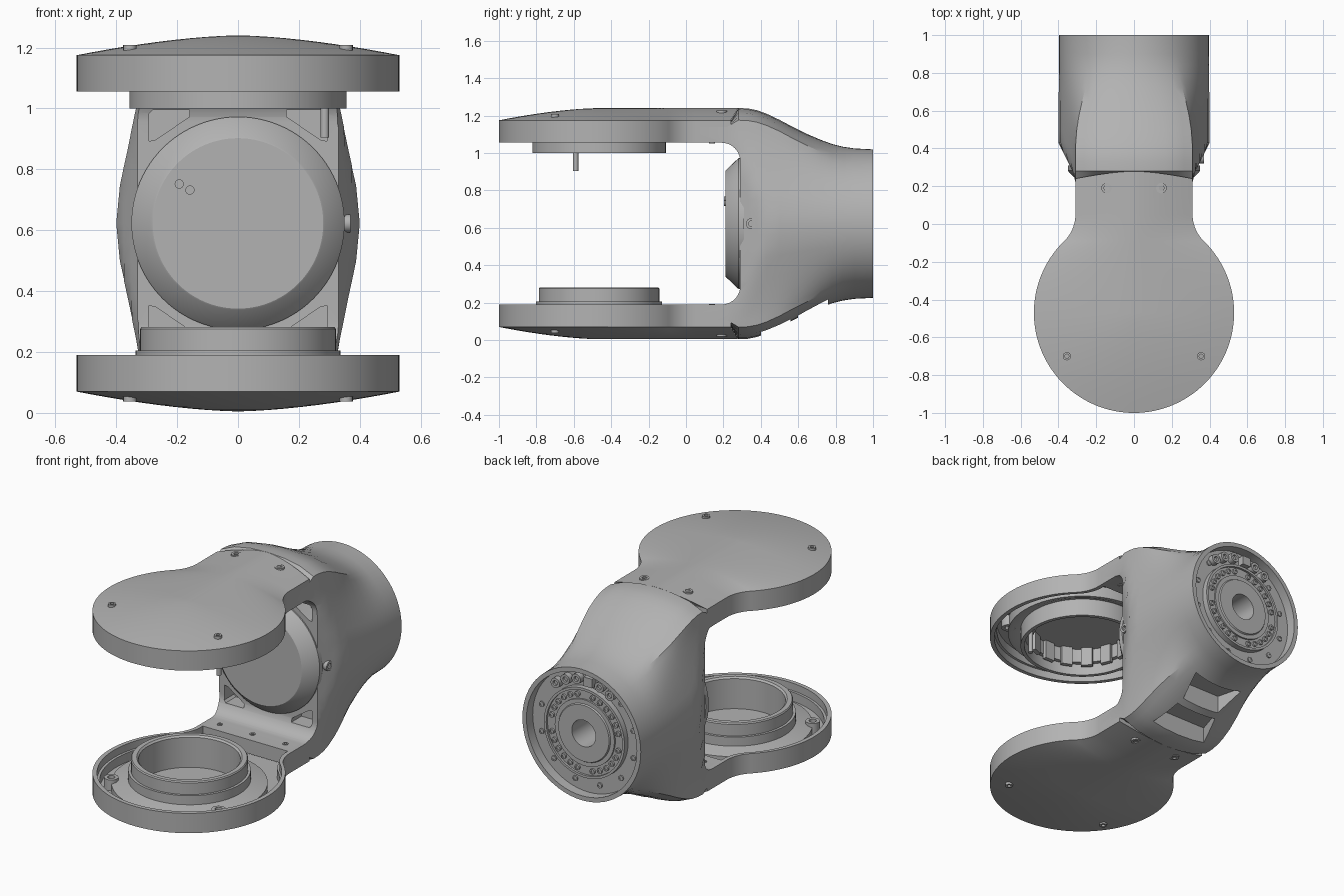
import bpy, bmesh, math
from math import sin, cos, pi, radians

if "Cube" in bpy.data.objects:
    bpy.data.objects.remove(bpy.data.objects["Cube"])

MID = 0.6225          # height of the plane of symmetry
HEAD_Y = -0.47        # centre of the round fork ends

grey = bpy.data.materials.new("light_grey")
grey.use_nodes = True
grey.diffuse_color = (0.45, 0.45, 0.45, 1)
grey.node_tree.nodes["Principled BSDF"].inputs["Base Color"].default_value = (0.45, 0.45, 0.45, 1)


def finish(name, bm, flip=False, smooth=True):
    """Turn a bmesh into an object; flip reflects it to the lower side."""
    if flip:
        for v in bm.verts:
            v.co.z = 2 * MID - v.co.z
    bmesh.ops.remove_doubles(bm, verts=bm.verts, dist=0.00005)
    bmesh.ops.recalc_face_normals(bm, faces=bm.faces)
    me = bpy.data.meshes.new(name)
    bm.to_mesh(me)
    bm.free()
    me.materials.append(grey)
    ob = bpy.data.objects.new(name, me)
    bpy.context.collection.objects.link(ob)
    if smooth:
        shade(ob)
    return ob


def shade(ob):
    bpy.ops.object.select_all(action="DESELECT")
    ob.select_set(True)
    bpy.context.view_layer.objects.active = ob
    bpy.ops.object.shade_smooth_by_angle(angle=radians(28))


def skin(bm, loops, close=False):
    """Join point loops of equal length with quads."""
    rings = [[bm.verts.new(p) for p in loop] for loop in loops]
    pairs = list(zip(rings, rings[1:]))
    if close:
        pairs.append((rings[-1], rings[0]))
    for a, b in pairs:
        n = len(a)
        for i in range(n):
            j = (i + 1) % n
            bm.faces.new((a[i], a[j], b[j], b[i]))
    return rings


def lathe(name, profile, centre, axis="z", flip=False, n=64):
    """Spin a closed (radius, offset) profile about an axis."""
    def place(r, h, a):
        u, v = r * cos(a), r * sin(a)
        p = {"z": (u, v, h), "y": (u, h, v), "x": (h, u, v)}[axis]
        return [c + q for c, q in zip(centre, p)]
    bm = bmesh.new()
    skin(bm, [[place(r, h, 2 * pi * i / n) for i in range(n)] for r, h in profile], True)
    return finish(name, bm, flip)


def stud(name, centre, r, h, axis="z", flip=False):
    """Small screw head with a socket."""
    prof = [(0, 0), (r, 0), (r, h), (r * 0.5, h), (r * 0.5, h * 0.6), (0, h * 0.6)]
    return lathe(name, prof, centre, axis, flip, 16)


def prism(name, pts, axis, lo, hi):
    """Extrude a 2D outline along an axis."""
    put = {"x": lambda a, b, h: (h, a, b), "y": lambda a, b, h: (a, h, b),
           "z": lambda a, b, h: (a, b, h)}[axis]
    bm = bmesh.new()
    for ring in skin(bm, [[put(a, b, h) for a, b in pts] for h in (lo, hi)]):
        bm.faces.new(ring)
    return finish(name, bm, smooth=False)


def cut(ob, cutter):
    mod = ob.modifiers.new("cut", "BOOLEAN")
    mod.object = cutter
    mod.solver = "EXACT"
    bpy.context.view_layer.objects.active = ob
    bpy.ops.object.modifier_apply(modifier="cut")
    bpy.data.objects.remove(cutter)


# ---- Fork body: tall front section blending into a round rear flange
quarter = [(0.40, 0), (0.388, 0.13), (0.362, 0.25), (0.335, 0.38), (0.318, 0.48),
           (0.31, 0.553), (0.22, 0.592), (0.11, 0.612), (0, 0.618)]
fine = []
for p, q in zip(quarter, quarter[1:]):
    fine += [p, ((p[0] + q[0]) / 2, (p[1] + q[1]) / 2)]
fine.append(quarter[-1])
N = len(fine) - 1


def section(y, h, blend, zmax=1.0):
    lim = min(0.40, max(0.31, 0.31 + (y - 0.25) * 0.5))
    pts = []
    for i, (x, z) in enumerate(fine):
        a = i / N * pi / 2
        x = x * (1 - blend) + 0.397 * cos(a) * blend
        z = z / 0.618 * h * (1 - blend) + h * sin(a) * blend
        pts.append((min(x, lim), min(z, zmax)))
    half = pts + [(-x, z) for x, z in pts[-2::-1]]
    full = half + [(x, -z) for x, z in half[-2:0:-1]]
    return [(x, y, MID + z) for x, z in full]


def disc(y, r):
    return [(r * cos(i * pi / 2 / N), y, MID + r * sin(i * pi / 2 / N)) for i in range(4 * N)]


stations = [section(0.07, 0.618, 0, 0.5175), section(0.22, 0.618, 0, 0.5175)]
stations += [section(*s) for s in (
    (0.28, 0.618, 0), (0.33, 0.616, 0), (0.38, 0.606, 0), (0.43, 0.588, 0.02), (0.5, 0.555, 0.08),
    (0.57, 0.517, 0.2), (0.65, 0.478, 0.4), (0.72, 0.448, 0.6), (0.78, 0.426, 0.78),
    (0.84, 0.411, 0.92), (0.9, 0.402, 1))]
stations += [disc(1, 0.397), disc(1, 0.37), disc(0.94, 0.37), disc(0.94, 0.08), disc(0.8, 0.08)]
bm = bmesh.new()
rings = skin(bm, stations)
bm.faces.new(rings[0])
bm.faces.new(rings[-1])
body = finish("fork_body", bm, smooth=False)

# U-shaped gap between the arms
arc = [(0.19 + 0.1 * sin(radians(a)), 0.3325 + 0.1 * cos(radians(a))) for a in range(0, 91, 9)]
gap = [(-0.2, 0.4325)] + arc
gap += [(y, -z) for y, z in reversed(gap)]
cut(body, prism("gap_cutter", [(y, z + MID) for y, z in gap], "x", -0.6, 0.6))

# Corner pockets behind the round cover
for sx in (1, -1):
    for sz in (1, -1):
        tri = [(0.16, 0.372), (0.28, 0.372), (0.293, 0.36), (0.293, 0.27), (0.27, 0.275), (0.16, 0.35)]
        cut(body, prism("pocket_cutter", [(sx * x, MID + sz * z) for x, z in tri], "y", 0.15, 0.38))

# Two lightening pockets under the sloped belly
for y0, y1, w0, w1, top in ((0.40, 0.56, 0.19, 0.14, 0.14), (0.60, 0.76, 0.13, 0.17, 0.24)):
    cut(body, prism("belly_cutter", [(-w0, y0), (w0, y0), (w1, y1), (-w1, y1)], "z", -0.1, top))
shade(body)

# ---- Keyhole outline of the fork end caps (right half, then mirrored)
right = [(0.53 * cos(radians(a)), HEAD_Y + 0.53 * sin(radians(a))) for a in range(-90, 46, 3)]
right += [(0.51 - 0.2 * cos(radians(a)), 0.052 - 0.2 * sin(radians(a))) for a in range(45, -1, -5)]
right += [(0.31, 0.15), (0.31, 0.24)]
outline = right + [(-x, y) for x, y in reversed(right[1:])]


def inset(t, z, width=None):
    """Outline pulled towards the spine by a fraction or a wall width."""
    loop = []
    for x, y in outline:
        s = min(max(y, HEAD_Y), 0.24)
        f = t if width is None else width / math.hypot(x, y - s)
        slant = max(0, z - 1.175) * 0.6 if y > 0.2 else 0
        loop.append((x * (1 - f), y + (s - y) * f + slant, z))
    return loop


def dome(d):
    return 1.175 + 0.065 * (1 - d ** 1.6)


for side, low in (("upper", False), ("lower", True)):
    # Hollow shell with a domed outside
    steps = [i / 10 for i in range(10)] + [0.97]
    loops = [inset(t, dome(1 - t)) for t in reversed(steps)]
    loops += [inset(0, 1.055), inset(0, 1.055, 0.025), inset(0, 1.1, 0.025),
              inset(0, 1.1, 0.04), inset(0, 1.155, 0.04), inset(0.97, 1.155)]
    bm = bmesh.new()
    rings = skin(bm, loops)
    bm.faces.new(rings[0])
    bm.faces.new(rings[-1])
    finish(side + "_end_cap", bm, low)

    # Cap screws, inner bosses and tongue screws
    for sx in (1, -1):
        stud(side + "_front_screw", (sx * 0.355, -0.7, 1.17), 0.022, 0.038, flip=low)
        stud(side + "_neck_screw", (sx * 0.145, 0.19, 1.19), 0.028, 0.037, flip=low)
        lathe(side + "_boss", [(0, 1.16), (0.04, 1.16), (0.04, 1.09), (0.02, 1.09), (0.02, 1.11), (0, 1.11)],
              (sx * 0.36, -0.7, 0), flip=low, n=20)
    for x in (-0.22, 0, 0.22):
        stud(side + "_tongue_screw", (x, 0.14, 1.06), 0.016, -0.009, flip=low)

head = (0, HEAD_Y + 0.005, 0)
# Upper collar with a toothed inner ring
lathe("upper_collar", [(0.357, 1.16), (0.357, 1.0), (0.335, 1.0), (0.335, 1.07), (0.31, 1.07), (0.31, 1.16)], head)
lathe("upper_flange", [(0.43, 1.16), (0.43, 1.085), (0.41, 1.085), (0.35, 1.11), (0.35, 1.16)], head)
for i in range(16):
    a = i * pi / 8
    tooth = [(r * cos(a + d), head[1] + r * sin(a + d)) for r, d in
             ((0.29, -0.11), (0.315, -0.11), (0.315, 0.11), (0.29, 0.11))]
    prism("collar_tooth", tooth, "z", 1.04, 1.16)
lathe("locating_pin", [(0, 0.905), (0.014, 0.905), (0.014, 1.1), (0, 1.1)], (0.285, -0.59, 0), n=16)

# Lower collar with its stepped foot
lathe("lower_collar", [(0.28, 0.085), (0.43, 0.085), (0.43, 0.13), (0.41, 0.135), (0.337, 0.15), (0.337, 0.205),
                       (0.322, 0.205), (0.322, 0.275), (0.317, 0.282), (0.29, 0.282), (0.28, 0.272)], head)

# ---- Round cover in the gap, with two small plugs
lathe("motor_cover", [(0, 0.31), (0.35, 0.31), (0.35, 0.282), (0.342, 0.272), (0.285, 0.213), (0.28, 0.21), (0, 0.21)],
      (0, 0, MID), "y", n=96)
for x, z in ((-0.193, 0.752), (-0.158, 0.732)):
    lathe("cover_plug", [(0, 0.22), (0.015, 0.22), (0.015, 0.202), (0, 0.202)], (x, 0, z), "y", n=20)
stud("side_screw", (0.34, 0.35, MID), 0.03, 0.03, "x")

# ---- Rear drive: hub, bolts and connectors inside the flange
lathe("drive_hub", [(0.08, 0.93), (0.08, 0.98), (0.17, 0.98), (0.175, 0.972), (0.2, 0.972), (0.2, 0.962), (0.255, 0.962),
                    (0.255, 0.975), (0.27, 0.975), (0.27, 0.93)], (0, 0, MID), "y")
for i in range(28):
    a = 2 * pi * i / 28
    if i % 7:
        stud("hub_bolt", (0.228 * cos(a), 0.96, MID + 0.228 * sin(a)), 0.016, 0.014, "y")
for i in range(12):
    a = pi * (i + 0.5) / 6
    if not 0.25 * pi < a < 0.75 * pi:
        stud("flange_bolt", (0.318 * cos(a), 0.94, MID + 0.318 * sin(a)), 0.016, 0.008, "y")
for deg in (52, 66, 80, 108, 122):
    a = radians(deg)
    stud("connector", (0.318 * cos(a), 0.94, MID + 0.318 * sin(a)), 0.03, 0.035, "y")
prism("connector_block", [(-0.055, 0.91), (0, 0.91), (0, 0.965), (-0.055, 0.965)], "y", 0.93, 0.98)
